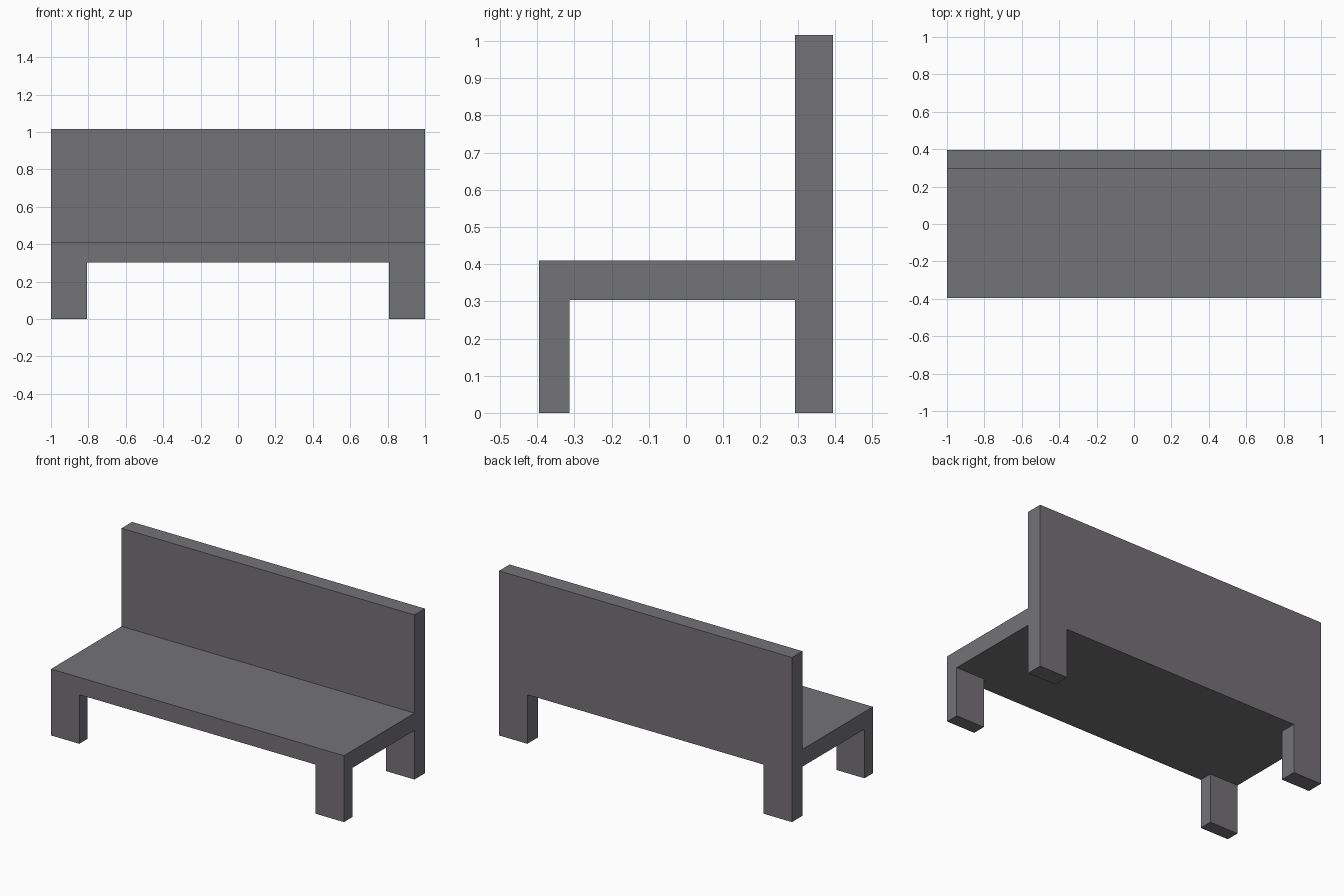
import bpy
import bmesh
from mathutils import Matrix, Vector

cube = bpy.data.objects.get("Cube")
if cube:
    bpy.data.objects.remove(cube, do_unlink=True)

HALF_W, HALF_D = 1.0, 0.395
SEAT_LOW, SEAT_TOP, BACK_TOP = 0.303, 0.41, 1.016
LEG_X, FRONT_LEG_Y, BACK_Y = 0.807, -0.313, 0.293

grey = bpy.data.materials.new("warm_grey")
grey.use_nodes = True
colour = (0.174, 0.168, 0.182, 1)
grey.diffuse_color = colour
grey.node_tree.nodes["Principled BSDF"].inputs["Base Color"].default_value = colour


def extrude_to(bm, faces, z):
    """Extrude faces straight up or down to height z."""
    result = bmesh.ops.extrude_face_region(bm, geom=faces)
    for item in result["geom"]:
        if isinstance(item, bmesh.types.BMVert):
            item.co.z = z


# Seat slab
bm = bmesh.new()
size = Vector((2 * HALF_W, 2 * HALF_D, SEAT_TOP - SEAT_LOW))
centre = Vector((0, 0, (SEAT_TOP + SEAT_LOW) / 2))
bmesh.ops.create_cube(bm, size=1, matrix=Matrix.LocRotScale(centre, None, size))

# Cut lines for the legs and backrest
for co, normal in (((LEG_X, 0, 0), (1, 0, 0)), ((-LEG_X, 0, 0), (1, 0, 0)),
                   ((0, FRONT_LEG_Y, 0), (0, 1, 0)), ((0, BACK_Y, 0), (0, 1, 0))):
    geom = bm.verts[:] + bm.edges[:] + bm.faces[:]
    bmesh.ops.bisect_plane(bm, geom=geom, plane_co=co, plane_no=normal)

back_faces, leg_faces = [], []
bm.normal_update()
for face in bm.faces:
    c = face.calc_center_median()
    if face.normal.z > 0.9 and c.y > BACK_Y:
        back_faces.append(face)
    elif face.normal.z < -0.9 and abs(c.x) > LEG_X and not FRONT_LEG_Y < c.y < BACK_Y:
        leg_faces.append(face)

# Backrest and four legs
extrude_to(bm, back_faces, BACK_TOP)
extrude_to(bm, leg_faces, 0)

# Merge flat neighbours into clean panels
bmesh.ops.dissolve_limit(bm, angle_limit=0.01, verts=bm.verts[:], edges=bm.edges[:])
bmesh.ops.recalc_face_normals(bm, faces=bm.faces[:])

mesh = bpy.data.meshes.new("bench")
bm.to_mesh(mesh)
bm.free()
mesh.materials.append(grey)
bench = bpy.data.objects.new("bench", mesh)
bpy.context.collection.objects.link(bench)
